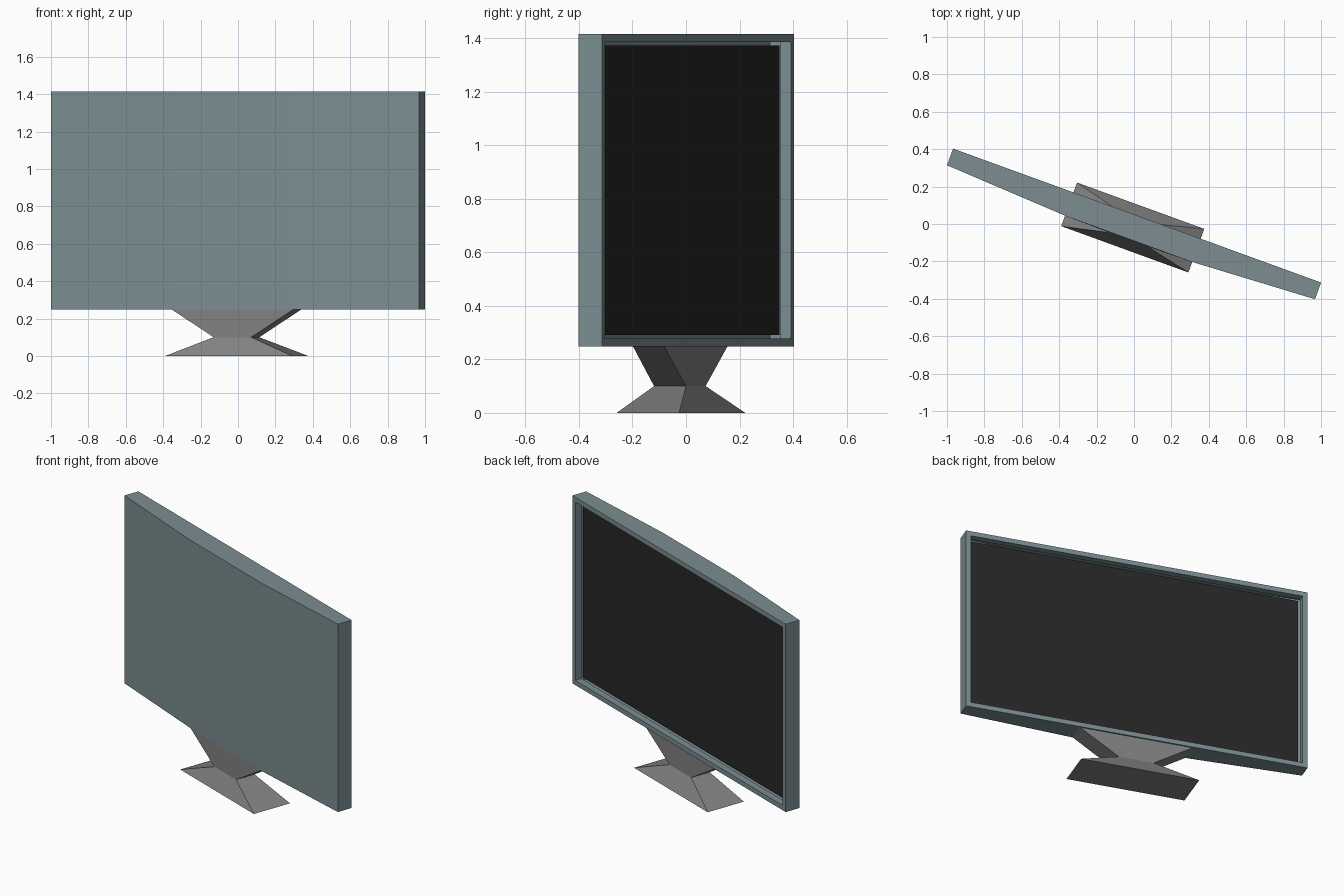
import bpy, bmesh
from math import radians
from mathutils import Vector

if "Cube" in bpy.data.objects:
    bpy.data.objects.remove(bpy.data.objects["Cube"])

TURN = radians(-20)          # whole set is swivelled on the spot
HALF, FRONT, BACK, BULGE = 1.047, 0.048, -0.047, -0.085
Z0, Z1 = 0.248, 1.415
RIM = DEPTH = 0.042


def material(name, rgb):
    m = bpy.data.materials.new(name)
    m.diffuse_color = (*rgb, 1)
    m.use_nodes = True
    m.node_tree.nodes["Principled BSDF"].inputs["Base Color"].default_value = m.diffuse_color
    return m


def finish(bm, name, mat, normals=True):
    if normals:
        bmesh.ops.recalc_face_normals(bm, faces=bm.faces)
    me = bpy.data.meshes.new(name)
    bm.to_mesh(me)
    bm.free()
    me.materials.append(mat)
    ob = bpy.data.objects.new(name, me)
    ob.rotation_euler.z = TURN
    bpy.context.collection.objects.link(ob)
    return ob


casing_mat = material("casing_teal", (0.20, 0.27, 0.285))
screen_mat = material("screen_black", (0.02, 0.02, 0.02))
stand_mat = material("stand_grey", (0.22, 0.22, 0.22))

# Casing: plan profile with a tapered back, extruded upwards
bm = bmesh.new()
third = HALF / 3
plan = [(-HALF, FRONT), (-HALF, BACK), (-third, BULGE),
        (third, BULGE), (HALF, BACK), (HALF, FRONT)]
base = bm.faces.new([bm.verts.new((x, y, Z0)) for x, y in plan])
ext = bmesh.ops.extrude_face_region(bm, geom=[base])
bmesh.ops.translate(bm, vec=(0, 0, Z1 - Z0),
                    verts=[v for v in ext["geom"] if isinstance(v, bmesh.types.BMVert)])
bmesh.ops.recalc_face_normals(bm, faces=bm.faces)
# Rim around the screen, recessed; the floor is left open for the screen
bm.normal_update()
face = max(bm.faces, key=lambda f: f.normal.y)
bmesh.ops.inset_region(bm, faces=[face], thickness=RIM)
floor = bmesh.ops.extrude_discrete_faces(bm, faces=[face])["faces"][0]
bmesh.ops.translate(bm, vec=(0, -DEPTH, 0), verts=floor.verts)
bmesh.ops.delete(bm, geom=[floor], context='FACES_ONLY')
finish(bm, "casing", casing_mat, normals=False)

# Screen panel at the bottom of the recess
bm = bmesh.new()
w, y = HALF - RIM, FRONT - DEPTH
bm.faces.new([bm.verts.new(Vector(p)) for p in (
    (w, y, Z0 + RIM), (-w, y, Z0 + RIM), (-w, y, Z1 - RIM), (w, y, Z1 - RIM))])
bm.normal_update()
if bm.faces[:][0].normal.y < 0:
    bmesh.ops.reverse_faces(bm, faces=bm.faces)
finish(bm, "screen", screen_mat, normals=False)

# Stand: stacked rectangles (half width, back y, front y, z) bridged together
bm = bmesh.new()
levels = [(0.362, -0.144, 0.104, 0.0),
          (0.107, -0.088, 0.039, 0.10),
          (0.345, -0.085, 0.039, Z0)]
rings = [[bm.verts.new(p) for p in ((-w, a, z), (w, a, z), (w, b, z), (-w, b, z))]
         for w, a, b, z in levels]
for lo, hi in zip(rings, rings[1:]):
    for i in range(4):
        j = (i + 1) % 4
        bm.faces.new((lo[i], lo[j], hi[j], hi[i]))
bm.faces.new(rings[0][::-1])
bm.faces.new(rings[-1])
finish(bm, "stand", stand_mat)
